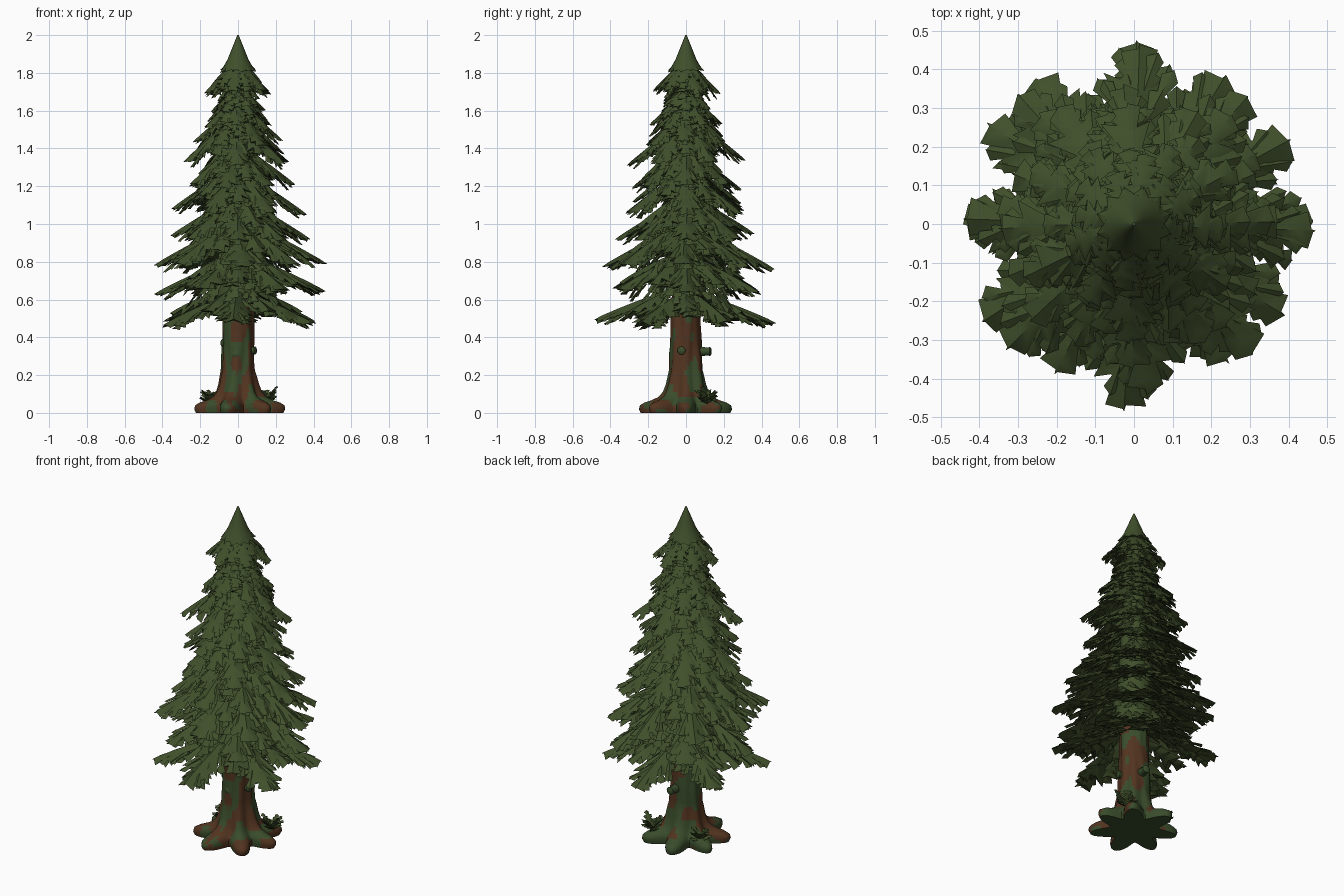
import bpy, bmesh, math, random
from mathutils import Vector, noise

if "Cube" in bpy.data.objects:
    bpy.data.objects.remove(bpy.data.objects["Cube"])

random.seed(7)
U = random.uniform


def material(name, rgb):
    m = bpy.data.materials.new(name)
    m.diffuse_color = (*rgb, 1)
    m.use_nodes = True
    m.node_tree.nodes["Principled BSDF"].inputs["Base Color"].default_value = m.diffuse_color
    return m


GREEN = material("needle green", (0.051, 0.079, 0.024))
BARK = material("bark brown", (0.085, 0.034, 0.014))
MOSS = material("moss green", (0.041, 0.072, 0.024))


def finish(bm, name, mats, angle=40):
    bmesh.ops.recalc_face_normals(bm, faces=bm.faces[:])
    me = bpy.data.meshes.new(name)
    bm.to_mesh(me)
    bm.free()
    for m in mats:
        me.materials.append(m)
    ob = bpy.data.objects.new(name, me)
    bpy.context.collection.objects.link(ob)
    bpy.ops.object.select_all(action='DESELECT')
    ob.select_set(True)
    bpy.context.view_layer.objects.active = ob
    bpy.ops.object.shade_smooth_by_angle(angle=math.radians(angle))
    return ob


def frond(bm, o, yaw, L, slope, W, curve=0.0, n=5, droop=0.35, thick=0.3):
    """Arched, closed leaf sheet with forward-pointing jagged fingers."""
    d = Vector((math.cos(yaw), math.sin(yaw), 0))
    s = Vector((-d.y, d.x, 0))

    def at(t, side, dz):
        p = o + d * (L * t) + s * side
        p.z -= L * (slope * t + curve * t * t) - dz
        return bm.verts.new(p)

    rows = []
    for i in range(2 * n + 1):
        t = i / (2 * n)
        env = W * (0.3 + 0.75 * math.sin(math.pi * t ** 1.25))
        out = i % 2
        tip = i == 2 * n
        row = []
        h = 0.2 * env if tip else env
        for sg in (-1, 1):
            half = 0.05 * W if tip else env * (U(0.9, 1.25) if out else U(0.35, 0.5))
            shift = U(0.06, 0.13) if out else U(-.04, 0)
            if i == 2 * n - 1:
                shift *= 0.5
            row.append(at(t + shift, sg * half, -droop * half * U(.5, 1.5)))
        top = at(t, 0, h * 0.18)
        low = at(t, 0, -h * thick - droop * 0.3 * h)
        rows.append((row[0], top, row[1], low))
    for a, b in zip(rows, rows[1:]):
        for k in range(4):
            j = (k + 1) % 4
            bm.faces.new((a[k], a[j], b[j], b[k]))
    bm.faces.new(rows[0])
    bm.faces.new(rows[-1])


def polar(r, a, z):
    return Vector((r * math.cos(a), r * math.sin(a), z))


def branch(bm, a, R, ztip, slope, W):
    """Main frond with side shoots and hanging under-layers."""
    r0 = 0.04
    L = R - r0
    zr = ztip + slope * L
    frond(bm, polar(r0, a, zr), a, L, slope * 1.15, W, -slope * 0.15, n=5)
    for off, st, ln in ((0.6, .22, .5), (-0.6, .22, .5), (0.5, .42, .44), (-0.5, .42, .44),
                        (0.35, .6, .34), (-0.35, .6, .34)):
        o = polar(r0 + st * L, a, zr - slope * st * L - 0.008)
        frond(bm, o, a + off + U(-.1, .1), ln * L * U(.9, 1.1), slope * U(0.9, 1.25),
              W * 0.38, n=3)
    for st in (.2, .4, .55):
        o = polar(r0 + st * L, a + U(-.15, .15), zr - slope * st * L - 0.025)
        frond(bm, o, a + U(-.4, .4), 0.34 * L, slope * U(1.2, 1.5), W * 0.5, n=4)


# Branch tiers: tip height, radius, branch count, phase
tiers = [(.48, .485, 6, 30), (.64, .465, 6, 0), (.78, .465, 8, 0), (.93, .38, 8, 0),
         (1.07, .36, 6, 0), (1.20, .30, 7, 0), (1.32, .315, 6, 30), (1.43, .24, 6, 0),
         (1.51, .20, 6, 30), (1.59, .15, 6, 0), (1.69, .185, 6, 20), (1.77, .10, 6, 0)]
for k, (z, R, cnt, ph) in enumerate(tiers):
    bm = bmesh.new()
    slope = 0.4 + 0.5 * (z - 0.48)
    for i in range(cnt):
        a = math.radians(ph) + math.tau * i / cnt
        branch(bm, a + U(-.08, .08), R * U(.94, 1.02), z + U(-.02, .02), slope, 0.025 + 0.115 * R)
        # shorter shoots between the main branches
        b = a + math.pi / cnt
        Ls = (R - .04) * U(.6, .8)
        zr = z + slope * (R - .04)
        frond(bm, polar(.04, b, zr + .01), b, Ls, slope * 1.1, .025 + .09 * R)
        frond(bm, polar(.04, b + .2, zr - .04), b + U(-.2, .2), Ls * .85, slope, .025 + .09 * R)
    finish(bm, f"branch_tier_{k + 1}", [GREEN])

# Small hanging sprays that fill the crown
bm = bmesh.new()
for i in range(340):
    z = 0.62 + 1.14 * (i / 340) + U(-.02, .02)
    env = 0.42 - 0.28 * (z - 0.6) / 1.15
    a = i * 2.39996
    frond(bm, polar(env * U(.2, .55), a, z), a + U(-.5, .5), U(.08, .12) * (1.25 - .4 * z),
          U(.4, 1.0), U(.025, .04), .3, n=3)
finish(bm, "crown_sprays", [GREEN])

# Inner crown core
bm = bmesh.new()
bmesh.ops.create_cone(bm, cap_ends=True, segments=20, radius1=.11, radius2=.03, depth=1.27)
bmesh.ops.translate(bm, vec=(0, 0, 1.255), verts=bm.verts[:])
finish(bm, "crown_core", [GREEN])

# Pointed top cap with ragged hem
bm = bmesh.new()
prof = [(.004, 2.0), (.018, 1.965), (.036, 1.92), (.056, 1.87), (.076, 1.835), (.093, 1.815)]
N = 24
rings = []
for j, (r, z) in enumerate(prof):
    hem = j == len(prof) - 1
    rings.append([bm.verts.new(polar(r * (1.08 if hem and i % 2 else .85 if hem else 1),
                                     math.tau * i / N,
                                     z - (U(.0, .03) if hem and i % 2 else 0))) for i in range(N)])
rings.append([bm.verts.new(polar(.04, math.tau * i / N, 1.82)) for i in range(N)])
for p, q in zip(rings, rings[1:]):
    for i in range(N):
        bm.faces.new((p[i], p[(i + 1) % N], q[(i + 1) % N], q[i]))
bm.faces.new(rings[0])
bm.faces.new(rings[-1])
finish(bm, "top_cap", [GREEN])


# Moss or bark by a patchy noise rule: mossy root tops, barer front right
def paint(bm):
    for f in bm.faces:
        c = f.calc_center_median()
        if c.z < 0.002:
            f.material_index = 1
            continue
        v = noise.noise(Vector((c.x * 14 + 3, c.y * 14, c.z * 8)))
        n = c.xy.normalized()
        v += 0.12 * (0.85 * n.y - 0.5 * n.x) + (0.14 if c.z < .09 else -0.02)
        f.material_index = 1 if v > 0 else 0


# Trunk with seven spreading roots: height, base radius, root reach
bm = bmesh.new()
prof = [(0, .135, .105), (.02, .14, .11), (.04, .14, .105), (.055, .135, .085), (.068, .125, .055),
        (.085, .115, .03), (.11, .106, .018), (.15, .096, .013), (.2, .088, .01)]
prof += [(.2 + .025 * i, .086 - .0008 * i, .006) for i in range(1, 23)]
N = 84
rings = []
for z, r, reach in prof:
    ring = []
    for i in range(N):
        a = math.tau * i / N
        lobe = (0.5 + 0.5 * math.cos(7 * a + 0.4 * math.sin(a * 2))) ** 0.9
        wob = 0.01 * noise.noise(Vector((math.cos(a) * 2, math.sin(a) * 2, z * 5)))
        ring.append(bm.verts.new(polar(r + reach * lobe + wob, a, z)))
    rings.append(ring)
for p, q in zip(rings, rings[1:]):
    for i in range(N):
        bm.faces.new((p[i], p[(i + 1) % N], q[(i + 1) % N], q[i]))
bm.faces.new(rings[0])
bm.faces.new(rings[-1])
paint(bm)
finish(bm, "trunk", [BARK, MOSS], 50)

# Broken branch stubs: angle, end radius, height, thickness
for k, (a, r1, z, w) in enumerate([(82, .135, .325, .024), (195, .092, .37, .022),
                                   (345, .10, .33, .022), (262, .09, .31, .02)]):
    a = math.radians(a)
    d, s = polar(1, a, 0), polar(1, a + math.pi / 2, 0)
    bm = bmesh.new()
    rings = []
    for r, f in ((.06, 1.2), (r1 - .02, .85), (r1 - .006, 1), (r1, .65)):
        rings.append([bm.verts.new(d * r + s * (w * f * math.cos(math.tau * i / 12))
                                   + Vector((0, 0, z + w * f * math.sin(math.tau * i / 12))))
                      for i in range(12)])
    for p, q in zip(rings, rings[1:]):
        for i in range(12):
            bm.faces.new((p[i], p[(i + 1) % 12], q[(i + 1) % 12], q[i]))
    bm.faces.new(rings[0])
    bm.faces.new(rings[-1])
    finish(bm, f"branch_stub_{k + 1}", [MOSS], 50)

# Ferns growing between the roots
for k, (x, y) in enumerate([(-.145, .07), (.15, .11)]):
    bm = bmesh.new()
    for i in range(20):
        a = i * 2.4 + U(-.2, .2)
        up = U(.5, 2.4)
        frond(bm, Vector((x, y, .05)), a, U(.045, .07), -up, .022, up * .35, n=4)
    finish(bm, f"fern_{k + 1}", [GREEN])
